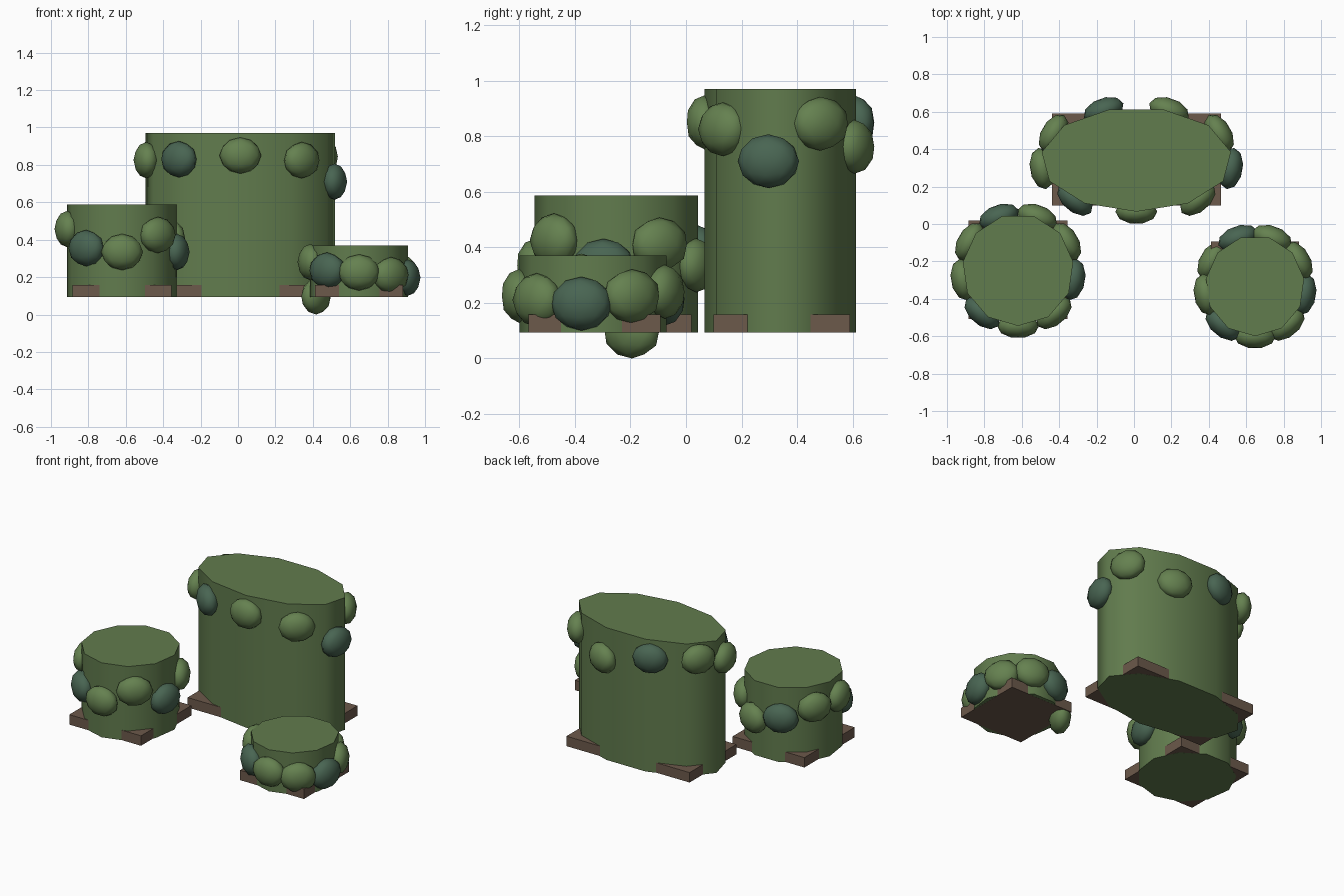
import bpy, bmesh
from math import radians, cos, sin
from mathutils import Matrix

cube = bpy.data.objects.get("Cube")
if cube:
    bpy.data.objects.remove(cube, do_unlink=True)


def material(name, rgb):
    m = bpy.data.materials.new(name)
    m.use_nodes = True
    m.diffuse_color = (*rgb, 1)
    bsdf = m.node_tree.nodes["Principled BSDF"]
    bsdf.inputs["Base Color"].default_value = (*rgb, 1)
    bsdf.inputs["Roughness"].default_value = 0.9
    return m


hedge_green = material("hedge green", (0.12, 0.20, 0.075))
leaf_green = material("leaf green", (0.13, 0.22, 0.08))
dark_leaf = material("dark blue green", (0.066, 0.13, 0.085))
wood = material("brown wood", (0.15, 0.10, 0.07))

BASE = 0.093


def add_object(name, bm, mat, smooth):
    mesh = bpy.data.meshes.new(name)
    bm.to_mesh(mesh)
    bm.free()
    mesh.materials.append(mat)
    ob = bpy.data.objects.new(name, mesh)
    bpy.context.collection.objects.link(ob)
    if smooth:
        bpy.ops.object.select_all(action='DESELECT')
        ob.select_set(True)
        bpy.context.view_layer.objects.active = ob
        bpy.ops.object.shade_smooth_by_angle(angle=radians(60))
    return ob


def hedge(name, cx, cy, rx, ry, top, heights, bottom_gap):
    # Eleven-sided trunk of foliage with a corner facing the front
    bm = bmesh.new()
    bottom = BASE + bottom_gap
    turn = Matrix.Rotation(radians(180), 4, 'Z')
    place = Matrix.Translation((cx, cy, (top + bottom) / 2))
    bmesh.ops.create_cone(bm, cap_ends=True, segments=11, radius1=1, radius2=1, depth=1,
                          matrix=place @ Matrix.Diagonal((rx, ry, top - bottom, 1)) @ turn)
    # Put the first corner exactly on the front
    front = min(bm.verts, key=lambda v: v.co.y)
    if abs(front.co.x - cx) > 0.01:
        bmesh.ops.delete(bm, geom=bm.verts[:], context='VERTS')
        rings = [[bm.verts.new((cx + rx * sin(radians(360 * k / 11)),
                                cy - ry * cos(radians(360 * k / 11)), z))
                  for k in range(11)] for z in (bottom, top)]
        bm.faces.new(rings[0][::-1])
        bm.faces.new(rings[1])
        for k in range(11):
            n = (k + 1) % 11
            bm.faces.new((rings[0][k], rings[0][n], rings[1][n], rings[1][k]))
    add_object(name + "_hedge_body", bm, hedge_green, True)

    # Wooden base whose corners stick out from under the foliage
    bm = bmesh.new()
    bmesh.ops.create_cube(bm, size=2, matrix=Matrix.Translation((cx, cy, BASE + 0.033))
                          @ Matrix.Diagonal((rx * 0.885, ry * 0.88, 0.033, 1)))
    add_object(name + "_wooden_base", bm, wood, False)

    # Ring of leaf clumps, every third one darker
    for i, z in enumerate(heights):
        a = radians(-90 + 40 * i)
        bm = bmesh.new()
        bmesh.ops.create_icosphere(
            bm, subdivisions=2, radius=1,
            matrix=Matrix.Translation((cx + rx * cos(a), cy + ry * sin(a), z))
            @ Matrix.Rotation(a, 4, 'Z') @ Matrix.Diagonal((0.066, 0.112, 0.097, 1)))
        add_object(f"{name}_leaf_clump_{i + 1}", bm,
                   dark_leaf if i % 3 == 2 else leaf_green, True)


hedge("large", 0.0125, 0.345, 0.511, 0.279, 0.971,
      (0.85, 0.825, 0.71, 0.845, 0.762, 0.85, 0.87, 0.825, 0.83), -0.0005)
hedge("medium", -0.62, -0.245, 0.298, 0.3, 0.587,
      (0.334, 0.425, 0.334, 0.41, 0.335, 0.385, 0.45, 0.457, 0.355), -0.0005)
hedge("small", 0.647, -0.33, 0.265, 0.27, 0.37,
      (0.225, 0.21, 0.197, 0.224, 0.24, 0.215, 0.097, 0.28, 0.235), 0.0005)
